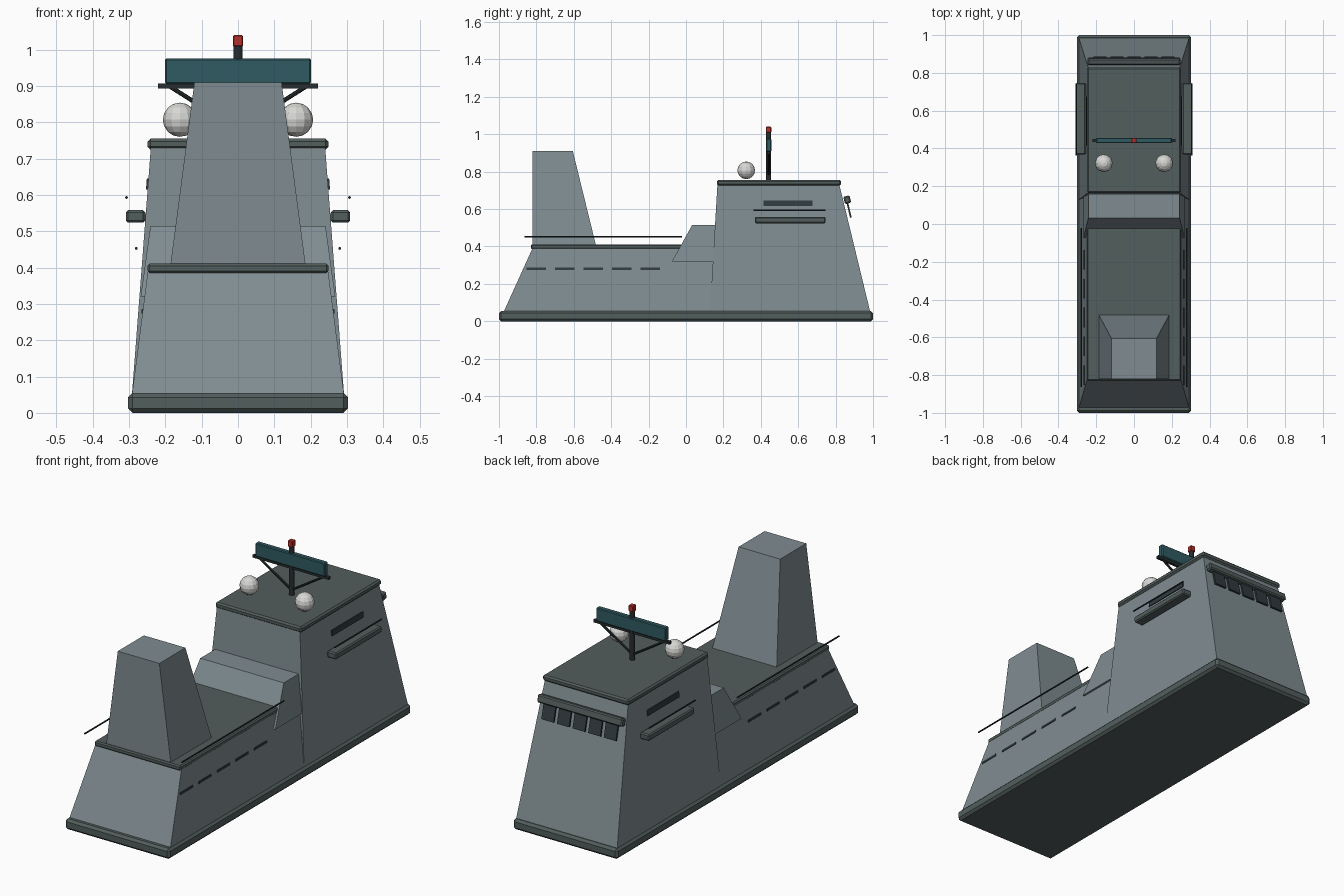
import bpy, bmesh, math
from mathutils import Vector

if "Cube" in bpy.data.objects:
    bpy.data.objects.remove(bpy.data.objects["Cube"], do_unlink=True)


def material(name, rgb):
    m = bpy.data.materials.new(name)
    m.use_nodes = True
    m.diffuse_color = (*rgb, 1)
    m.node_tree.nodes["Principled BSDF"].inputs["Base Color"].default_value = (*rgb, 1)
    return m


HULL = material("hull grey", (0.215, 0.265, 0.285))
DECK = material("deck grey", (0.085, 0.112, 0.108))
DARK = material("dark metal", (0.02, 0.027, 0.029))
GLASS = material("dark glass", (0.03, 0.044, 0.052))
TEAL = material("radar teal", (0.03, 0.105, 0.122))
WHITE = material("dome white", (0.68, 0.68, 0.66))
RED = material("beacon red", (0.5, 0.03, 0.022))


def finish(name, bm, mat, bevel=0):
    bmesh.ops.recalc_face_normals(bm, faces=bm.faces)
    mesh = bpy.data.meshes.new(name)
    bm.to_mesh(mesh)
    bm.free()
    mesh.materials.append(mat)
    obj = bpy.data.objects.new(name, mesh)
    bpy.context.collection.objects.link(obj)
    if bevel:
        mod = obj.modifiers.new("soft edge", "BEVEL")
        mod.width = bevel
        mod.segments = 1
    return obj


def taper(name, low, high, mat, bevel=0):
    """Tapered block; low and high are (half width, front y, back y, z)."""
    bm = bmesh.new()
    rings = [[bm.verts.new(p) for p in ((-w, a, z), (w, a, z), (w, b, z), (-w, b, z))]
             for w, a, b, z in (low, high)]
    bm.faces.new(rings[0])
    bm.faces.new(rings[1])
    for i in range(4):
        j = (i + 1) % 4
        bm.faces.new((rings[0][i], rings[0][j], rings[1][j], rings[1][i]))
    return finish(name, bm, mat, bevel)


def box(name, center, size, mat, bevel=0, rot=(0, 0, 0)):
    bm = bmesh.new()
    bmesh.ops.create_cube(bm, size=1)
    bmesh.ops.scale(bm, vec=size, verts=bm.verts)
    obj = finish(name, bm, mat, bevel)
    obj.location = center
    obj.rotation_euler = rot
    return obj


def rod(name, start, end, radius, mat, sides=8):
    start, end = Vector(start), Vector(end)
    bm = bmesh.new()
    bmesh.ops.create_cone(bm, cap_ends=True, segments=sides, radius1=radius,
                          radius2=radius, depth=(end - start).length)
    obj = finish(name, bm, mat)
    obj.location = (start + end) / 2
    obj.rotation_euler = (end - start).to_track_quat("Z", "Y").to_euler()
    return obj


# Hull, decks and main blocks
box("base_plinth", (0, 0, 0.0275), (0.605, 2, 0.055), DECK, 0.012)
taper("fore_hull", (0.292, -0.975, 0.2, 0.05), (0.248, -0.82, 0.2, 0.392), HULL)
box("fore_deck", (0, -0.34, 0.398), (0.498, 0.98, 0.026), DECK, 0.006)
taper("superstructure", (0.292, 0.128, 0.985, 0.05), (0.24, 0.168, 0.82, 0.73), HULL)
box("roof_deck", (0, 0.497, 0.74), (0.498, 0.665, 0.03), DECK, 0.008)
taper("bridge_step", (0.268, -0.075, 0.16, 0.32), (0.241, 0.033, 0.18, 0.515), HULL)
taper("funnel", (0.187, -0.82, -0.48, 0.4), (0.12, -0.82, -0.605, 0.91), HULL)


def wall_x(z):
    """Half width of the superstructure at a height."""
    return 0.292 - 0.052 * (z - 0.05) / 0.68


# Parts on both sides
lean = math.atan(0.052 / 0.68)
for side, s in (("left", 1), ("right", -1)):
    box(f"side_window_{side}", (s * wall_x(0.63), 0.545, 0.63),
        (0.009, 0.26, 0.03), GLASS, rot=(0, -s * lean, 0))
    box(f"bridge_wing_{side}", (s * 0.282, 0.557, 0.541), (0.054, 0.378, 0.034), DECK, 0.006)
    rod(f"wing_rail_{side}", (s * 0.307, 0.362, 0.593), (s * 0.307, 0.745, 0.593), 0.004, DARK)
    rod(f"deck_rail_{side}", (s * 0.28, -0.863, 0.453), (s * 0.28, -0.022, 0.453), 0.004, DARK)
    for i in range(5):
        box(f"hull_slot_{side}_{i + 1}", (s * 0.2625, -0.8 + i * 0.1525, 0.28),
            (0.006, 0.104, 0.012), GLASS, rot=(0, -s * 0.128, 0))

    # Radar dome and radar brace
    bm = bmesh.new()
    bmesh.ops.create_uvsphere(bm, u_segments=12, v_segments=8, radius=0.047)
    finish(f"dome_{side}", bm, WHITE).location = (s * 0.16, 0.322, 0.807)
    rod(f"radar_brace_{side}", (s * 0.185, 0.442, 0.897), (0, 0.442, 0.78), 0.006, DARK)

# Rear visor with hanging windows
slope = math.atan(0.165 / 0.68)
box("rear_visor", (0, 0.862, 0.65), (0.49, 0.034, 0.04), DECK, 0.006, (slope, 0, 0))
for i in range(5):
    box(f"rear_window_{i + 1}", ((i - 2) * 0.09, 0.872, 0.594),
        (0.07, 0.009, 0.082), GLASS, rot=(slope, 0, 0))

# Mast, radar and beacon
rod("mast", (0, 0.442, 0.75), (0, 0.442, 1.01), 0.013, DARK, 12)
box("radar_crossbar", (0, 0.442, 0.9), (0.44, 0.016, 0.014), DARK)
box("radar_panel", (0, 0.442, 0.941), (0.402, 0.028, 0.07), TEAL, 0.004)
box("beacon", (0, 0.442, 1.024), (0.028, 0.028, 0.032), RED, 0.003)
